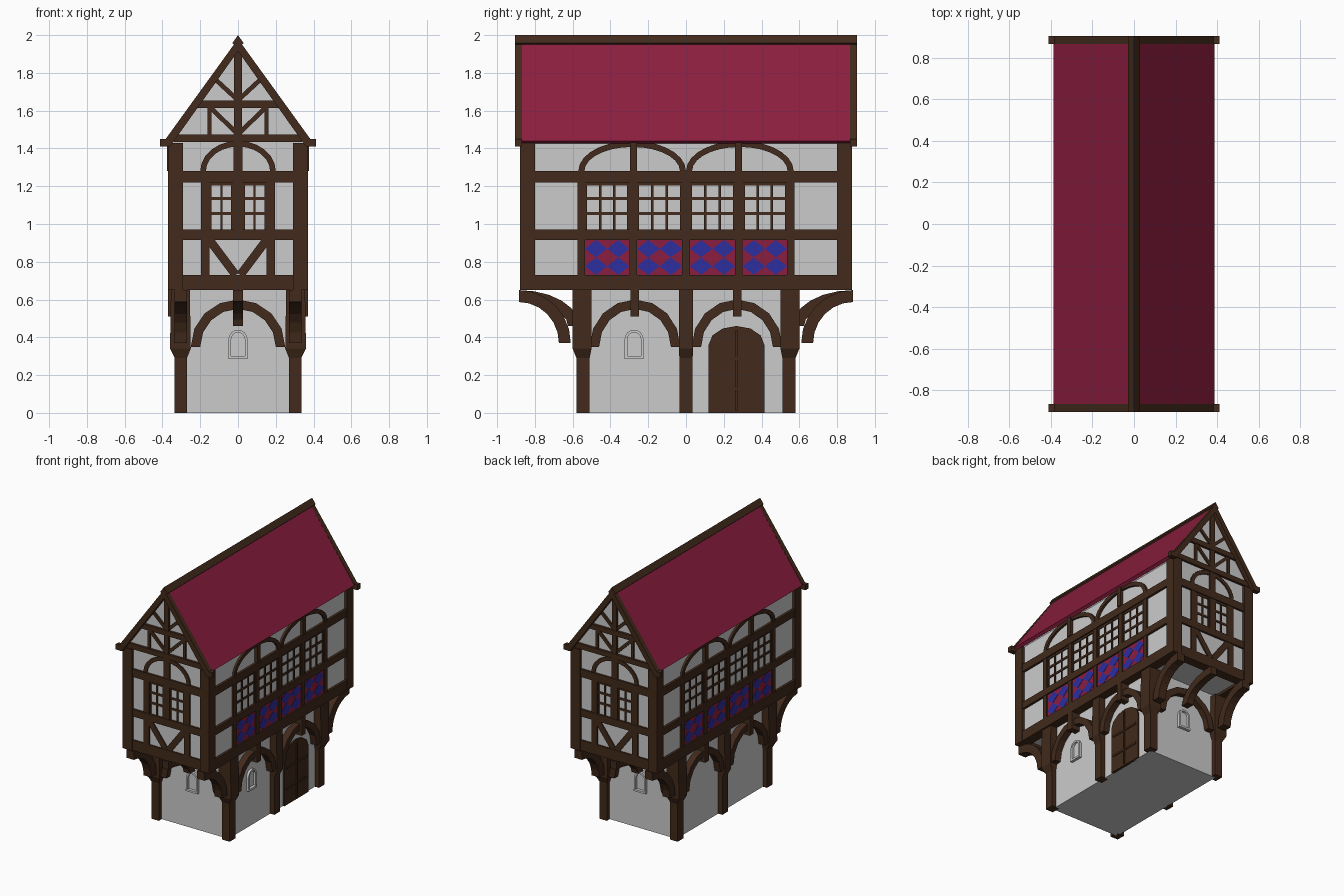
import bpy, bmesh
from math import sin, cos, radians

if "Cube" in bpy.data.objects:
    bpy.data.objects.remove(bpy.data.objects["Cube"])


def material(name, rgb):
    m = bpy.data.materials.new(name)
    m.diffuse_color = (*rgb, 1)
    m.use_nodes = True
    m.node_tree.nodes["Principled BSDF"].inputs["Base Color"].default_value = m.diffuse_color
    return m


WOOD = material("dark_timber", (0.054, 0.023, 0.011))
RED = material("crimson", (0.26, 0.013, 0.05))
BLUE = material("blue", (0.026, 0.026, 0.35))

# Each side of the house maps (u along wall, d outwards, z) to world space
FRONT = lambda u, d, z: (u, -d, z)
BACK = lambda u, d, z: (-u, d, z)
RIGHT = lambda u, d, z: (d, u, z)
LEFT = lambda u, d, z: (-d, -u, z)
ENDS, SIDES = (FRONT, BACK), (RIGHT, LEFT)


def finish(name, bm, mat=None):
    bmesh.ops.recalc_face_normals(bm, faces=bm.faces)
    me = bpy.data.meshes.new(name)
    bm.to_mesh(me)
    bm.free()
    if mat:
        me.materials.append(mat)
    ob = bpy.data.objects.new(name, me)
    bpy.context.collection.objects.link(ob)


def build(name, mat, frames, shapes):
    """Extrude every (outline, d0, d1) on each listed side of the house."""
    bm = bmesh.new()
    for f in frames:
        for pts, d0, d1 in shapes:
            a = [bm.verts.new(f(u, d0, z)) for u, z in pts]
            b = [bm.verts.new(f(u, d1, z)) for u, z in pts]
            n = len(pts)
            bm.faces.new(a)
            bm.faces.new(b)
            for i in range(n):
                bm.faces.new((a[i], a[(i + 1) % n], b[(i + 1) % n], b[i]))
    finish(name, bm, mat)


def rect(u0, u1, z0, z1):
    return [(u0, z0), (u1, z0), (u1, z1), (u0, z1)]


def bar(p, q, w):
    dx, dz = q[0] - p[0], q[1] - p[1]
    l = (dx * dx + dz * dz) ** 0.5
    nx, nz = -dz / l * w / 2, dx / l * w / 2
    return [(p[0] + nx, p[1] + nz), (q[0] + nx, q[1] + nz),
            (q[0] - nx, q[1] - nz), (p[0] - nx, p[1] - nz)]


def arc(cu, cz, ru, rz, a0=0, a1=180, n=8):
    ts = [radians(a0 + (a1 - a0) * i / n) for i in range(n + 1)]
    return [(cu + ru * cos(t), cz + rz * sin(t)) for t in ts]


def ring(cu, cz, ru, rz, t, a0=0, a1=180, n=8):
    return arc(cu, cz, ru, rz, a0, a1, n) + arc(cu, cz, ru - t, rz - t, a0, a1, n)[::-1]


def mirror(pts):
    return [(-u, z) for u, z in pts]


def both(pts, d0, d1):
    return [(pts, d0, d1), (mirror(pts), d0, d1)]


# Plaster walls
build("lower_wall", None, [FRONT], [(rect(-.30, .30, 0, .68), -.545, .545)])
build("upper_wall", None, [FRONT],
      [([(-.35, .67), (.35, .67), (.35, 1.43), (0, 1.93), (-.35, 1.43)], -.86, .86)])

# Lower posts, flaring out above the shaft
bm = bmesh.new()
for sx in (1, -1):
    for y0, y1, g0, g1 in ((.51, .58, .50, .60), (-.58, -.51, -.60, -.50), (-.035, .035, -.038, .038)):
        loops = []
        for z, x0, x1, a, b in ((0, .27, .335, y0, y1), (.29, .27, .335, y0, y1),
                                (.34, .25, .36, g0, g1), (.65, .255, .355, g0, g1)):
            loops.append([bm.verts.new((sx * x, y, z)) for x, y in ((x0, a), (x1, a), (x1, b), (x0, b))])
        bm.faces.new(loops[0])
        bm.faces.new(loops[-1])
        for lo, hi in zip(loops, loops[1:]):
            for i in range(4):
                j = (i + 1) % 4
                bm.faces.new((lo[i], lo[j], hi[j], hi[i]))
finish("lower_posts", bm, WOOD)

# Lower arches with corbels at their crowns
build("side_lower_arches", WOOD, SIDES,
      both(ring(.27, .35, .24, .25, .05), .29, .35) + both(rect(.25, .295, .51, .65), .29, .37))
build("end_lower_arch", WOOD, ENDS, [(ring(0, .35, .25, .25, .05), .535, .59)])

# Curved brackets under the end overhangs
build("corner_brackets", WOOD, SIDES, both(ring(.885, .37, .275, .28, .063, 90, 180, 6), .27, .335))
build("centre_brackets", WOOD, [RIGHT], both(ring(.885, .46, .32, .19, .06, 90, 180, 6), -.027, .027))

# Door with planks and rails
build("door", WOOD, [RIGHT],
      [([(.415, 0)] + arc(.2675, .36, .1475, .10, n=6) + [(.12, 0)], .29, .312)])
build("door_rails", WOOD, [RIGHT],
      [(rect(.262, .273, .01, .44), .31, .32), (rect(.14, .395, .12, .135), .31, .318),
       (rect(.14, .395, .28, .295), .31, .318)])

# Small arched windows, plain stone frames
def small_window(u):
    return [(ring(u, .39, .05, .05, .014, n=8), .0, .018),
            (rect(u - .05, u - .036, .285, .39), 0, .018),
            (rect(u + .036, u + .05, .285, .39), 0, .018),
            (rect(u - .05, u + .05, .285, .30), 0, .022)]


build("side_small_window", None, [RIGHT], [(p, .295 + a, .30 + b) for p, a, b in small_window(-.275)])
build("end_small_windows", None, ENDS, [(p, .54 + a, .545 + b) for p, a, b in small_window(0)])

# Upper corner posts
build("corner_posts", WOOD, ENDS, both(rect(.29, .37, .65, 1.43), .80, .88))

# Horizontal timbers
build("end_beams", WOOD, ENDS,
      [(rect(-.37, .37, .65, .73), .80, .872), (rect(-.30, .30, .915, .97), .85, .876),
       (rect(-.30, .30, 1.22, 1.28), .85, .876), (rect(-.34, .34, 1.435, 1.475), .85, .878),
       (rect(-.22, .22, 1.615, 1.655), .85, .878)])
build("side_beams", WOOD, SIDES,
      [(rect(-.87, .87, .65, .73), .29, .368), (rect(-.81, .81, .915, .97), .34, .368),
       (rect(-.81, .81, 1.22, 1.28), .34, .368)])

# End framing: window posts, arch, braces, gable studs
build("end_framing", WOOD, ENDS,
      both(rect(.15, .195, .73, 1.22), .85, .872)
      + [(rect(-.025, .025, .97, 1.44), .85, .873), (ring(0, 1.28, .2, .16, .03, n=12), .85, .87)]
      + both(bar((.012, .73), (.155, .92), .045), .85, .87)
      + [(rect(-.02, .02, 1.47, 1.93), .85, .876)]
      + both(rect(.14, .162, 1.47, 1.62), .85, .872)
      + both(bar((0, 1.475), (.145, 1.615), .024), .85, .872)
      + both(bar((0, 1.655), (.13, 1.775), .024), .85, .872))

# Side framing: window posts and the twin arches
STUDS = (-.555, -.28, 0, .28, .555)
build("side_framing", WOOD, SIDES,
      [(rect(u - .02, u + .02, .73, 1.22), .34, .364) for u in STUDS]
      + both(rect(.26, .297, 1.28, 1.44), .34, .375)
      + both(ring(.285, 1.28, .285, .16, .032, n=14), .34, .366))


# Window lattices
def lattice(u0, u1, cols, d):
    out = [(rect(u0, u1, z - .008, z + .008), d, d + .012) for z in (1.055, 1.135, 1.212)]
    for i in range(cols + 1):
        u = u0 + (u1 - u0) * i / cols
        out.append((rect(u - .006, u + .006, .965, 1.22), d, d + .013))
    return out


build("end_lattices", WOOD, ENDS, lattice(.03, .145, 2, .855) + lattice(-.145, -.03, 2, .855))
BAYS = list(zip(STUDS, STUDS[1:]))
build("side_lattices", WOOD, SIDES,
      [s for a, b in BAYS for s in lattice(a + .026, b - .026, 3, .345)])

# Harlequin panels below the side windows
build("red_panels", RED, SIDES, [(rect(a + .018, b - .018, .73, .916), .34, .356) for a, b in BAYS])
diamonds = []
for a, b in BAYS:
    w = (b - a - .04) / 4
    for i in (0, 1):
        for j in (0, 1):
            u, z, h = a + .02 + w * (1 + 2 * i), .7765 + .0925 * j, .046
            diamonds.append(([(u - w, z), (u, z - h), (u + w, z), (u, z + h)], .35, .358))
build("blue_diamonds", BLUE, SIDES, diamonds)

# Roof slopes
build("roof", RED, [FRONT],
      [([(0, 1.98), (.387, 1.44), (.365, 1.425), (0, 1.935),
         (-.365, 1.425), (-.387, 1.44)], -.88, .88)])

# Barge boards with small feet, and ridge cap
build("barge_boards", WOOD, ENDS,
      both([(0, 1.98), (.383, 1.45), (.413, 1.45), (.413, 1.41), (.36, 1.41), (0, 1.915)], .868, .905))
build("ridge_cap", WOOD, [FRONT],
      [([(-.03, 1.958), (0, 2), (.03, 1.958), (.02, 1.948), (0, 1.982), (-.02, 1.948)], -.905, .905)])
